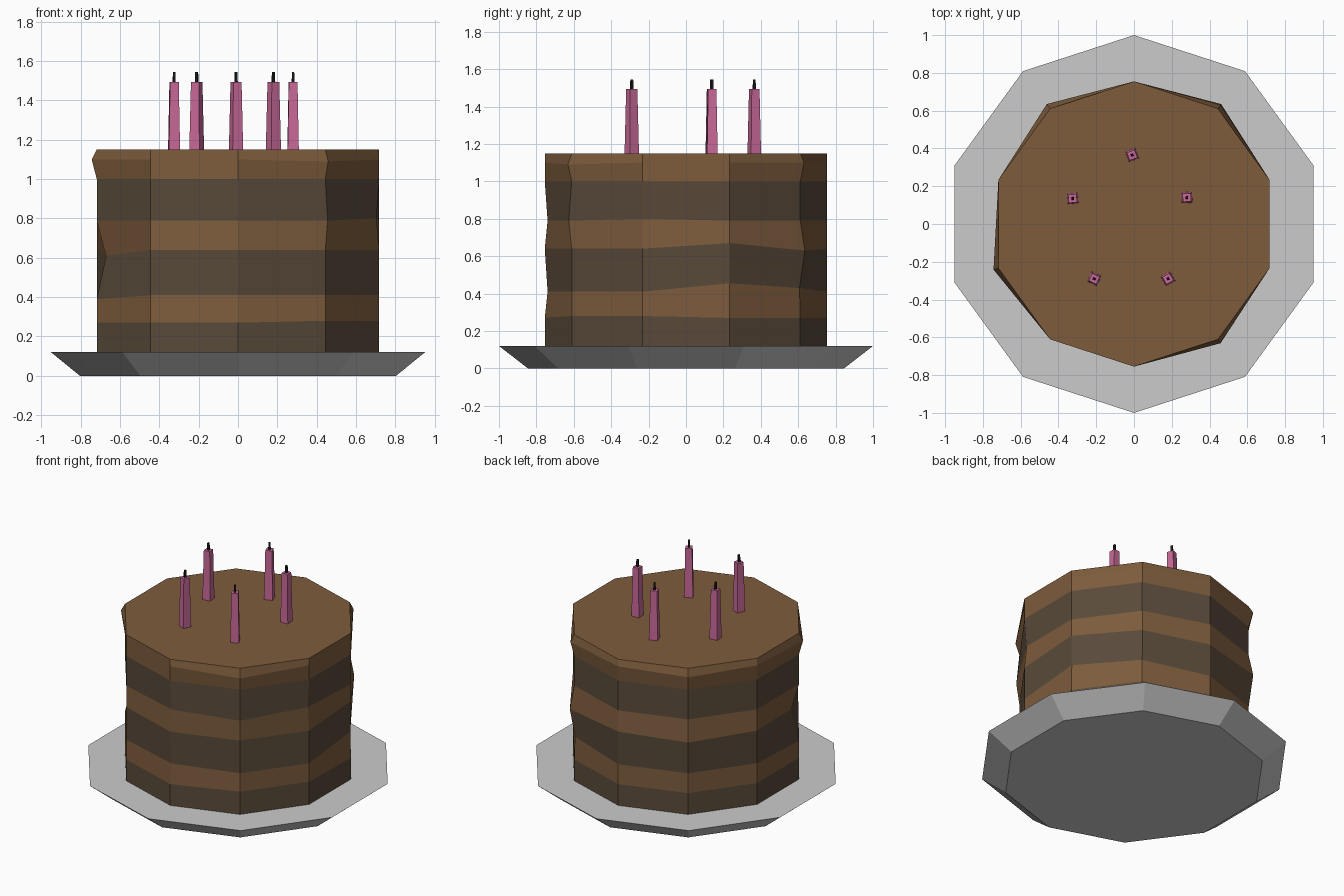
import bpy
from math import sin, cos, radians

if "Cube" in bpy.data.objects:
    bpy.data.objects.remove(bpy.data.objects["Cube"])


def material(name, rgb):
    m = bpy.data.materials.new(name)
    m.diffuse_color = (*rgb, 1)
    m.use_nodes = True
    m.node_tree.nodes["Principled BSDF"].inputs["Base Color"].default_value = m.diffuse_color
    return m


def loft(name, rings, mats=(), bands=()):
    """Join rings of points into a closed solid; bands gives a material per strip."""
    n = len(rings[0])
    verts = [p for ring in rings for p in ring]
    faces, index = [], []
    for i in range(len(rings) - 1):
        for k in range(n):
            a, b = i * n + k, i * n + (k + 1) % n
            faces.append((a, b, b + n, a + n))
            index.append(bands[i] if bands else 0)
    last = (len(rings) - 1) * n
    faces += [tuple(reversed(range(n))), tuple(range(last, last + n))]
    index += [bands[0], bands[-1]] if bands else [0, 0]
    mesh = bpy.data.meshes.new(name)
    mesh.from_pydata(verts, [], faces)
    for m in mats:
        mesh.materials.append(m)
    for poly, i in zip(mesh.polygons, index):
        poly.material_index = i
    mesh.update()
    ob = bpy.data.objects.new(name, mesh)
    bpy.context.collection.objects.link(ob)
    return ob


def ring(r, z, n=10, start=90, x=0, y=0):
    return [(x + r * cos(radians(start + 360 * k / n)),
             y + r * sin(radians(start + 360 * k / n)), z) for k in range(n)]


frosting = material("frosting", (0.205, 0.107, 0.046))
sponge = material("sponge", (0.10, 0.068, 0.042))
pink = material("candle_wax", (0.58, 0.14, 0.31))
black = material("wick", (0.01, 0.01, 0.01))

# Flared plate
loft("plate", [ring(0.845, 0), ring(1, 0.12)])

# Layered cake, with hand-made dents and bulges (layer, corner): (radius, height)
heights = [0.12, 0.27, 0.41, 0.64, 0.79, 1.0, 1.1, 1.15]
uneven = {
    (1, 6): (0.755, 0.28), (1, 7): (0.755, 0.28),
    (2, 3): (0.755, 0.39), (2, 5): (0.74, 0.41), (2, 8): (0.75, 0.455), (2, 9): (0.75, 0.43),
    (3, 1): (0.785, 0.64), (3, 3): (0.705, 0.61), (3, 8): (0.755, 0.67), (3, 9): (0.785, 0.63),
    (4, 5): (0.74, 0.79), (4, 6): (0.775, 0.79), (4, 7): (0.74, 0.80),
    (6, 1): (0.785, 1.1), (6, 3): (0.782, 1.1), (6, 6): (0.78, 1.09), (6, 9): (0.78, 1.1),
}
layers = []
for i, h in enumerate(heights):
    layers.append([ring(*uneven.get((i, k), (0.755, h)))[k] for k in range(10)])
loft("cake", layers, (sponge, frosting), (0, 1, 0, 1, 0, 1, 1))

# Tapered square candles with wicks: x, y, turn in degrees
candles = [(-0.01, 0.365, 20), (-0.325, 0.135, 5), (0.28, 0.14, 2),
           (-0.21, -0.29, 65), (0.18, -0.29, 30)]
for i, (x, y, turn) in enumerate(candles, 1):
    a = 45 + turn
    loft(f"candle_{i}", [ring(0.04, 1.15, 4, a, x, y), ring(0.031, 1.495, 4, a, x, y)], (pink,))
    loft(f"wick_{i}", [ring(0.01, 1.49, 4, a, x, y), ring(0.008, 1.545, 4, a, x, y)], (black,))
